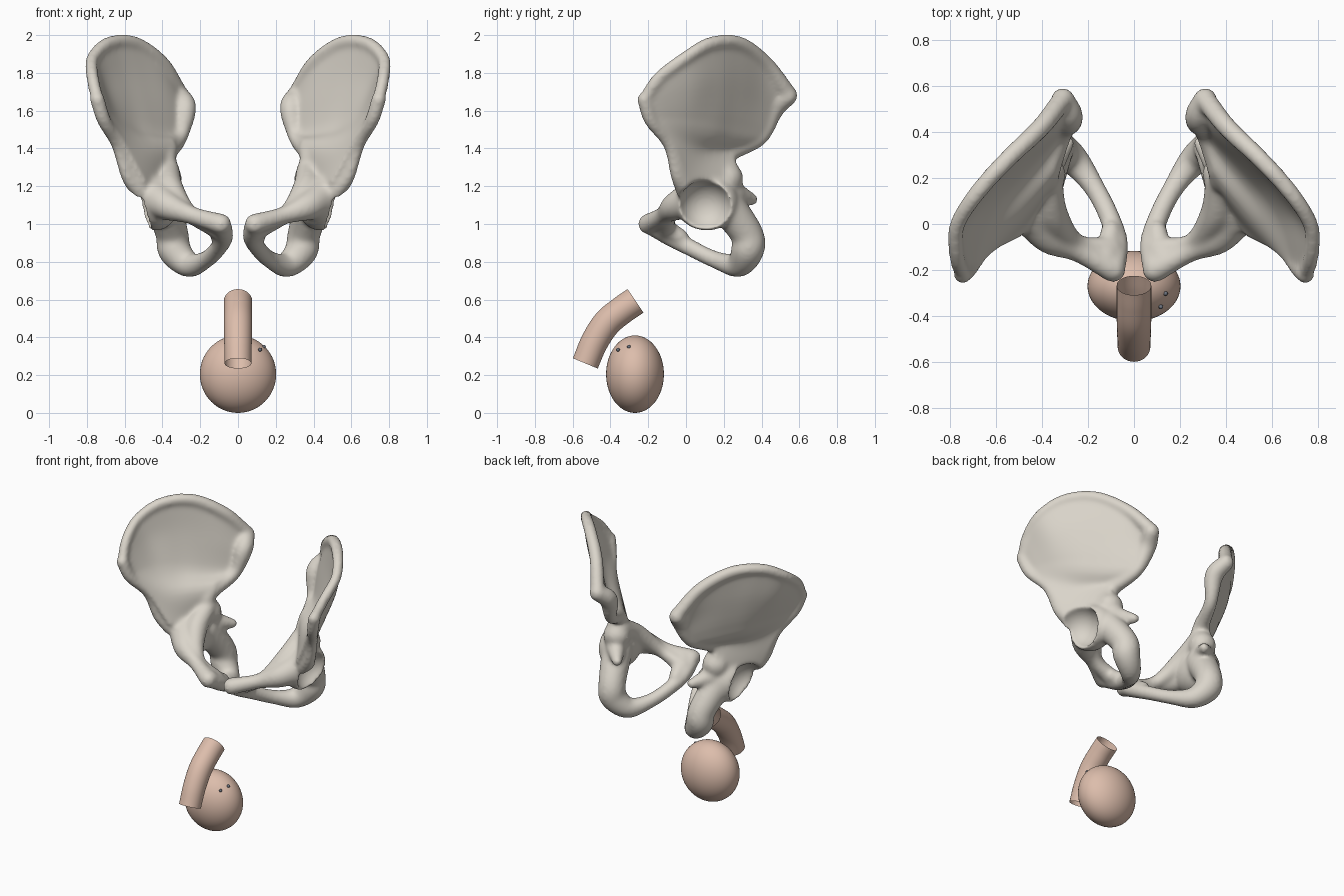
import bpy, bmesh, math
from mathutils import Vector, Matrix

if "Cube" in bpy.data.objects:
    bpy.data.objects.remove(bpy.data.objects["Cube"])


def material(name, rgb):
    m = bpy.data.materials.new(name)
    m.diffuse_color = (*rgb, 1)
    m.use_nodes = True
    m.node_tree.nodes["Principled BSDF"].inputs["Base Color"].default_value = m.diffuse_color
    return m


BONE = material("bone", (0.70, 0.66, 0.59))
SKIN = material("skin", (0.72, 0.51, 0.41))
DARK = material("dark", (0.16, 0.18, 0.22))


def spline(pts, n):
    """Catmull-Rom through points of any dimension."""
    p = [Vector(q) for q in pts]
    p = [2 * p[0] - p[1]] + p + [2 * p[-1] - p[-2]]
    out = []
    for a, b, c, d in zip(p, p[1:], p[2:], p[3:]):
        for k in range(n):
            t = k / n
            out.append((2 * b + (c - a) * t + (2 * a - 5 * b + 4 * c - d) * t * t
                        + (3 * b - a - 3 * c + d) * t ** 3) * 0.5)
    return out + [p[-2]]


def straight(a, b, n=7):
    return [Vector(a).lerp(Vector(b), k / (n - 1)) for k in range(n)]


def loft(bm, rings, cap=True):
    vs = [[bm.verts.new(p) for p in r] for r in rings]
    n = len(vs[0])
    for a, b in zip(vs, vs[1:]):
        for i in range(n):
            j = (i + 1) % n
            bm.faces.new((a[i], a[j], b[j], b[i]))
    if cap:
        bm.faces.new(vs[0][::-1])
        bm.faces.new(vs[-1])


def ball(bm, c, r, scale=(1, 1, 1), seg=24):
    bmesh.ops.create_uvsphere(bm, u_segments=seg, v_segments=seg // 2, radius=r,
                              matrix=Matrix.Translation(c) @ Matrix.Diagonal((*scale, 1)))


def tube(bm, pts, n=8, sides=16, solid=True):
    """Round bar through (x, y, z, radius) points."""
    path = spline(pts, n)
    co = [p.to_3d() for p in path]
    u, rings = Vector((0.9, 0.1, 0.42)), []
    for i, p in enumerate(path):
        t = (co[min(i + 1, len(co) - 1)] - co[max(i - 1, 0)]).normalized()
        u = (u - t * u.dot(t)).normalized()
        w = t.cross(u)
        rings.append([co[i] + p[3] * (u * math.cos(a) + w * math.sin(a))
                      for a in (2 * math.pi * k / sides for k in range(sides))])
    loft(bm, rings, solid)
    if solid:
        for k in (0, -1):
            ball(bm, co[k], path[k][3], seg=16)


def finish(bm, name, mat):
    bmesh.ops.recalc_face_normals(bm, faces=bm.faces)
    me = bpy.data.meshes.new(name)
    bm.to_mesh(me)
    bm.free()
    for f in me.polygons:
        f.use_smooth = True
    ob = bpy.data.objects.new(name, me)
    bpy.context.collection.objects.link(ob)
    me.materials.append(mat)
    return ob


# Iliac wing: rows from neck to crest, front to back
crest = [(.745, -.22, 1.66), (.77, -.14, 1.775), (.77, -.01, 1.875), (.685, .13, 1.955),
         (.55, .28, 1.955), (.405, .42, 1.85), (.31, .54, 1.69)]
rows = [
    straight((.54, -.03, 1.20), (.37, .26, 1.25)),
    straight((.625, -.085, 1.39), (.36, .24, 1.40)),
    [(.70, -.18, 1.54), (.675, -.09, 1.54), (.63, .02, 1.53), (.56, .13, 1.51),
     (.47, .23, 1.49), (.38, .33, 1.47), (.31, .41, 1.46)],
    [(.73, -.22, 1.61), (.735, -.11, 1.68), (.71, .03, 1.72), (.625, .155, 1.74),
     (.51, .27, 1.72), (.39, .38, 1.67), (.29, .48, 1.59)],
    crest]
cols = list(zip(*[spline(r, 5) for r in rows]))
grid = list(zip(*[spline(c, 5) for c in cols]))
rings = []
for i, row in enumerate(grid):
    front, back = [], []
    half = .022 + .04 * max(0, 1 - i / 11)      # thick neck, thin wing
    for j, p in enumerate(row):
        du = row[min(j + 1, len(row) - 1)] - row[max(j - 1, 0)]
        dv = grid[min(i + 1, len(grid) - 1)][j] - grid[max(i - 1, 0)][j]
        nrm = du.cross(dv).normalized() * half
        front.append(p + nrm)
        back.append(p - nrm)
    rings.append(front + back[::-1])
bm = bmesh.new()
loft(bm, rings)

bars = [
    # crest rim
    [(*p, .034 + .003 * max(0, k - 2)) for k, p in enumerate(crest)],
    # front edge with its two spines
    [(.52, .0, 1.18, .055), (.585, -.045, 1.26, .038), (.64, -.09, 1.42, .032),
     (.71, -.185, 1.55, .038), (.745, -.22, 1.66, .04)],
    # rear notch edge and joint surface towards the spine
    [(.385, .215, 1.24, .09), (.38, .205, 1.36, .055), (.31, .39, 1.455, .042),
     (.28, .46, 1.61, .06), (.31, .54, 1.68, .053)],
    # inner pelvic brim
    [(.37, .19, 1.29, .06), (.355, .04, 1.18, .07), (.25, -.085, 1.05, .045), (.10, -.11, .97, .055)],
    # upper pubic branch
    [(.43, .03, 1.13, .10), (.36, -.06, 1.09, .075), (.24, -.12, 1.045, .048), (.09, -.20, 1.0, .055)],
    # symphysis, lower branch, sitting bone and ischium body
    [(.09, -.19, 1.0, .055), (.075, -.08, .93, .05), (.115, .05, .86, .045),
     (.18, .17, .805, .048), (.26, .275, .785, .068), (.335, .325, .86, .088),
     (.35, .32, .95, .088), (.40, .19, 1.13, .10)],
    [(.12, -.14, 1.0, .05), (.10, -.03, .93, .045)],
    # ischial spine
    [(.37, .25, 1.165, .065), (.29, .35, 1.13, .033)],
]
for b in bars:
    tube(bm, b)
# Solid mass around the hip socket
ball(bm, (.435, .11, 1.115), 1, (.125, .17, .15), 32)
hip = finish(bm, "hip_bones", BONE)

# Hip socket cutter
bm = bmesh.new()
ball(bm, (.55, .10, 1.09), .142, seg=40)
cutter = finish(bm, "socket_cutter", BONE)
cutter.hide_render = True
cutter.hide_viewport = True


def remesh(name, size):
    m = hip.modifiers.new(name, 'REMESH')
    m.mode = 'VOXEL'
    m.voxel_size = size
    m.use_smooth_shade = True


remesh("merge", .011)
cut = hip.modifiers.new("socket", 'BOOLEAN')
cut.operation = 'DIFFERENCE'
cut.object = cutter
remesh("even", .011)
sm = hip.modifiers.new("soften", 'SMOOTH')
sm.factor, sm.iterations = .5, 12
hip.modifiers.new("mirror", 'MIRROR').use_clip = False

# Bent open tube
bm = bmesh.new()
tube(bm, [(0, -.267, .593, .075), (0, -.34, .543, .075), (0, -.42, .475, .075),
          (0, -.485, .375, .073), (0, -.533, .262, .071)], sides=40, solid=False)
finish(bm, "bent_tube", SKIN)

# Egg-shaped sac
bm = bmesh.new()
ball(bm, (0, -.27, .205), 1, (.202, .153, .205), 56)
finish(bm, "sac", SKIN)

# Two small beads on the sac
bm = bmesh.new()
for c in ((.137, -.302, .35), (.117, -.36, .335)):
    ball(bm, c, .01, seg=12)
finish(bm, "beads", DARK)
